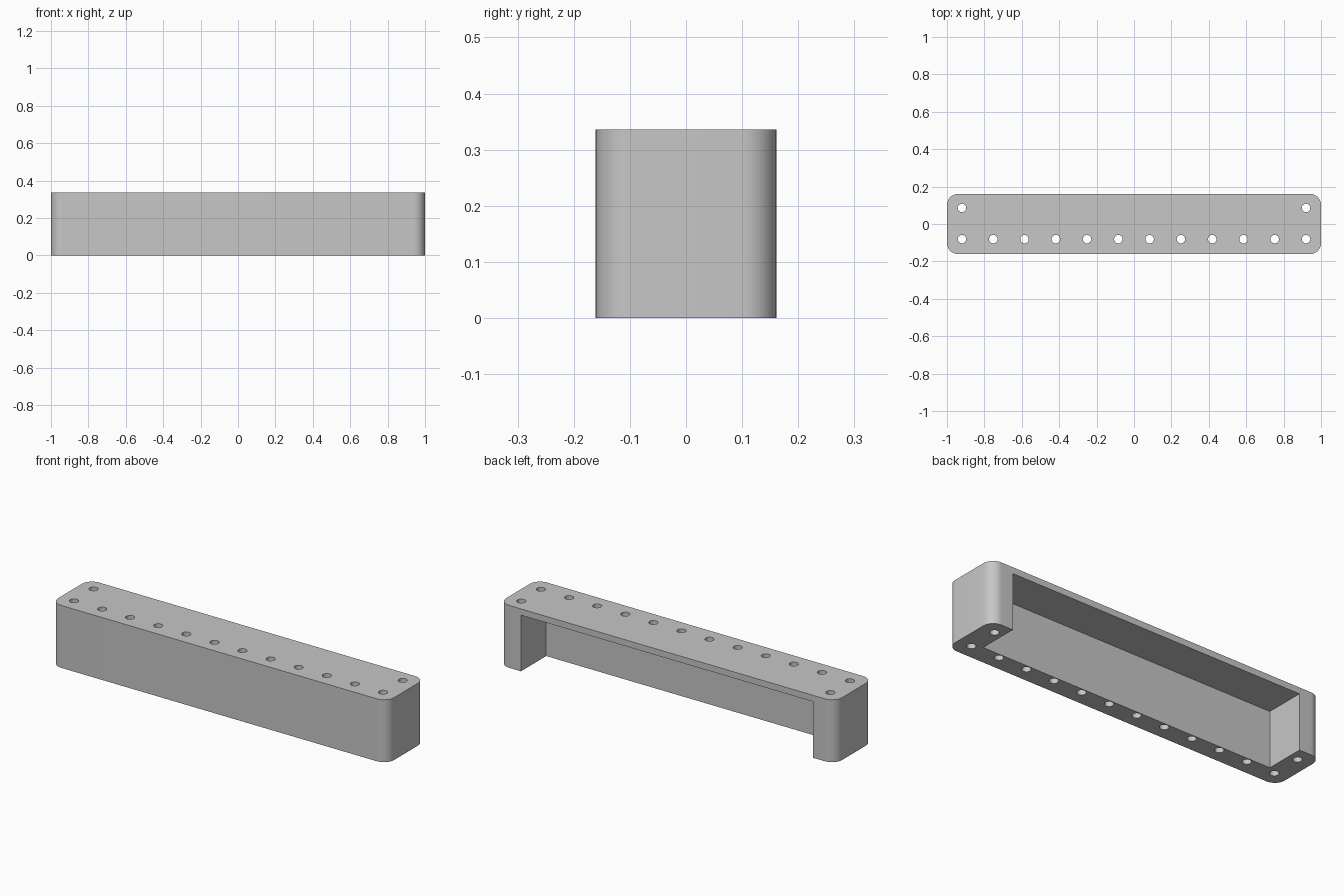
import bpy
import bmesh
from math import cos, sin, pi

cube = bpy.data.objects.get("Cube")
if cube:
    bpy.data.objects.remove(cube, do_unlink=True)

HALF_X, HALF_Y, HEIGHT = 1.0, 0.161, 0.336
CORNER = 0.06
CAVITY_X, CAVITY_FRONT, CAVITY_TOP = 0.87, -0.054, 0.302
HOLE_X, HOLE_FRONT, HOLE_BACK, HOLE_R = 0.92, -0.081, 0.086, 0.0225
ROW_COUNT = 12


def prism(bm, outline, z0, z1):
    """Extrude a counter-clockwise outline into a closed prism."""
    low = [bm.verts.new((x, y, z0)) for x, y in outline]
    high = [bm.verts.new((x, y, z1)) for x, y in outline]
    bm.faces.new(low[::-1])
    bm.faces.new(high)
    n = len(outline)
    for i in range(n):
        j = (i + 1) % n
        bm.faces.new((low[i], low[j], high[j], high[i]))


def arc(cx, cy, r, start, end, steps):
    return [(cx + r * cos(start + (end - start) * i / steps),
             cy + r * sin(start + (end - start) * i / steps))
            for i in range(steps + 1)]


def make_object(name, bm):
    mesh = bpy.data.meshes.new(name)
    bm.to_mesh(mesh)
    bm.free()
    obj = bpy.data.objects.new(name, mesh)
    bpy.context.collection.objects.link(obj)
    return obj


# Rounded outer block
bm = bmesh.new()
outline = []
for k, (sx, sy) in enumerate(((1, 1), (-1, 1), (-1, -1), (1, -1))):
    outline += arc(sx * (HALF_X - CORNER), sy * (HALF_Y - CORNER), CORNER,
                   k * pi / 2, (k + 1) * pi / 2, 12)
prism(bm, outline, 0, HEIGHT)
body = make_object("bracket_body", bm)

# Cutter: cavity open to the back and bottom, plus the screw holes
bm = bmesh.new()
prism(bm, [(-CAVITY_X, CAVITY_FRONT), (CAVITY_X, CAVITY_FRONT),
           (CAVITY_X, HALF_Y + 0.2), (-CAVITY_X, HALF_Y + 0.2)], -0.1, CAVITY_TOP)
holes = [(-HOLE_X + 2 * HOLE_X * i / (ROW_COUNT - 1), HOLE_FRONT)
         for i in range(ROW_COUNT)]
holes += [(-HOLE_X, HOLE_BACK), (HOLE_X, HOLE_BACK)]
for x, y in holes:
    prism(bm, arc(x, y, HOLE_R, 0, 2 * pi, 32)[:-1], -0.1, HEIGHT + 0.1)
cutter = make_object("cavity_and_hole_cutter", bm)
cutter.hide_render = True

cut = body.modifiers.new("cut", "BOOLEAN")
cut.operation = "DIFFERENCE"
cut.solver = "EXACT"
cut.object = cutter

bpy.ops.object.select_all(action="DESELECT")
body.select_set(True)
bpy.context.view_layer.objects.active = body
bpy.ops.object.modifier_apply(modifier=cut.name)
bpy.data.objects.remove(cutter, do_unlink=True)

# Plain grey material
grey = bpy.data.materials.new("light_grey")
grey.use_nodes = True
colour = (0.57, 0.57, 0.57, 1)
grey.diffuse_color = colour
grey.node_tree.nodes["Principled BSDF"].inputs["Base Color"].default_value = colour
body.data.materials.clear()
body.data.materials.append(grey)
for poly in body.data.polygons:
    poly.material_index = 0

bpy.ops.object.shade_smooth_by_angle(angle=pi / 6)
